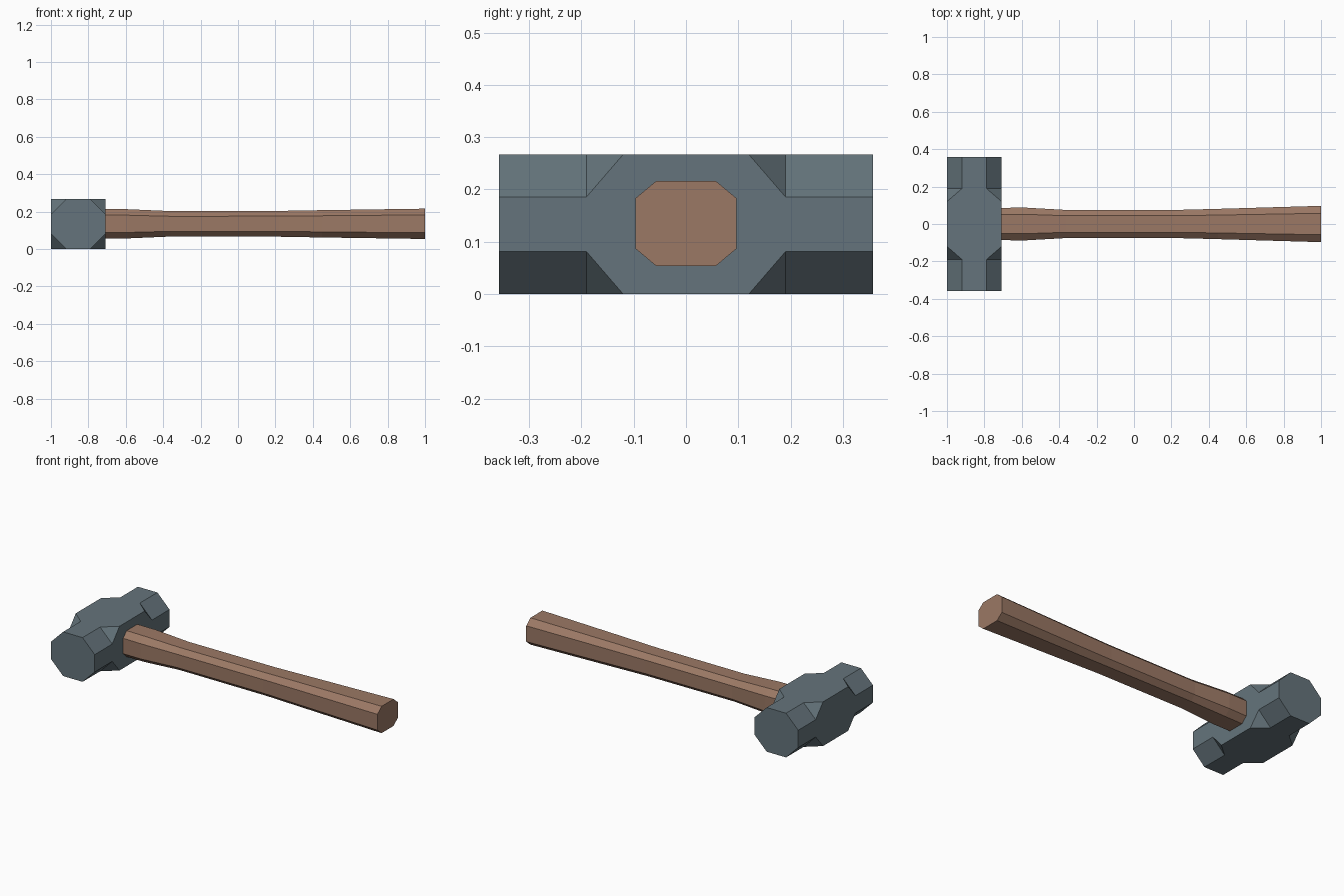
import bpy, bmesh
from mathutils import Vector

if "Cube" in bpy.data.objects:
    bpy.data.objects.remove(bpy.data.objects["Cube"])


def octagon(w, h, cu, cv):
    """Octagon of half sizes w, h with corners cut by cu, cv."""
    q = [(w, h - cv), (w - cu, h)]
    right_left = q + [(-u, v) for u, v in reversed(q)]
    return right_left + [(-u, -v) for u, v in right_left]


def loft(name, rings, color):
    """Skin a list of equal-length rings and cap both ends."""
    bm = bmesh.new()
    loops = [[bm.verts.new(p) for p in r] for r in rings]
    n = len(loops[0])
    for a, b in zip(loops, loops[1:]):
        for i in range(n):
            j = (i + 1) % n
            bm.faces.new((a[i], a[j], b[j], b[i]))
    bm.faces.new(loops[0])
    bm.faces.new(loops[-1])
    bmesh.ops.remove_doubles(bm, verts=bm.verts, dist=0.0005)
    bmesh.ops.recalc_face_normals(bm, faces=bm.faces)
    me = bpy.data.meshes.new(name)
    bm.to_mesh(me)
    bm.free()
    mat = bpy.data.materials.new(name + "_material")
    mat.diffuse_color = (*color, 1)
    mat.use_nodes = True
    mat.node_tree.nodes["Principled BSDF"].inputs["Base Color"].default_value = mat.diffuse_color
    me.materials.append(mat)
    ob = bpy.data.objects.new(name, me)
    bpy.context.collection.objects.link(ob)
    return ob


# Head: square block in the middle, octagonal striking ends
head_rings = []
for y, cut in [(-0.357, 0.081), (-0.19, 0.081), (-0.12, 0),
               (0.12, 0), (0.19, 0.081), (0.357, 0.081)]:
    head_rings.append([Vector((-0.854 + u, y, 0.1335 + v))
                       for u, v in octagon(0.146, 0.1335, cut, cut)])
loft("hammer_head", head_rings, (0.13, 0.175, 0.20))

# Handle: tapered octagonal shaft (x, half width, half height)
handle_rings = []
for x, w, h in [(-0.715, 0.086, 0.079), (-0.59, 0.088, 0.078),
                (-0.36, 0.075, 0.068), (0.22, 0.075, 0.069),
                (0.45, 0.081, 0.073), (1.0, 0.097, 0.081)]:
    handle_rings.append([Vector((x, u, 0.135 + v))
                         for u, v in octagon(w, h, w * 0.41, h * 0.41)])
loft("handle", handle_rings, (0.33, 0.19, 0.13))
